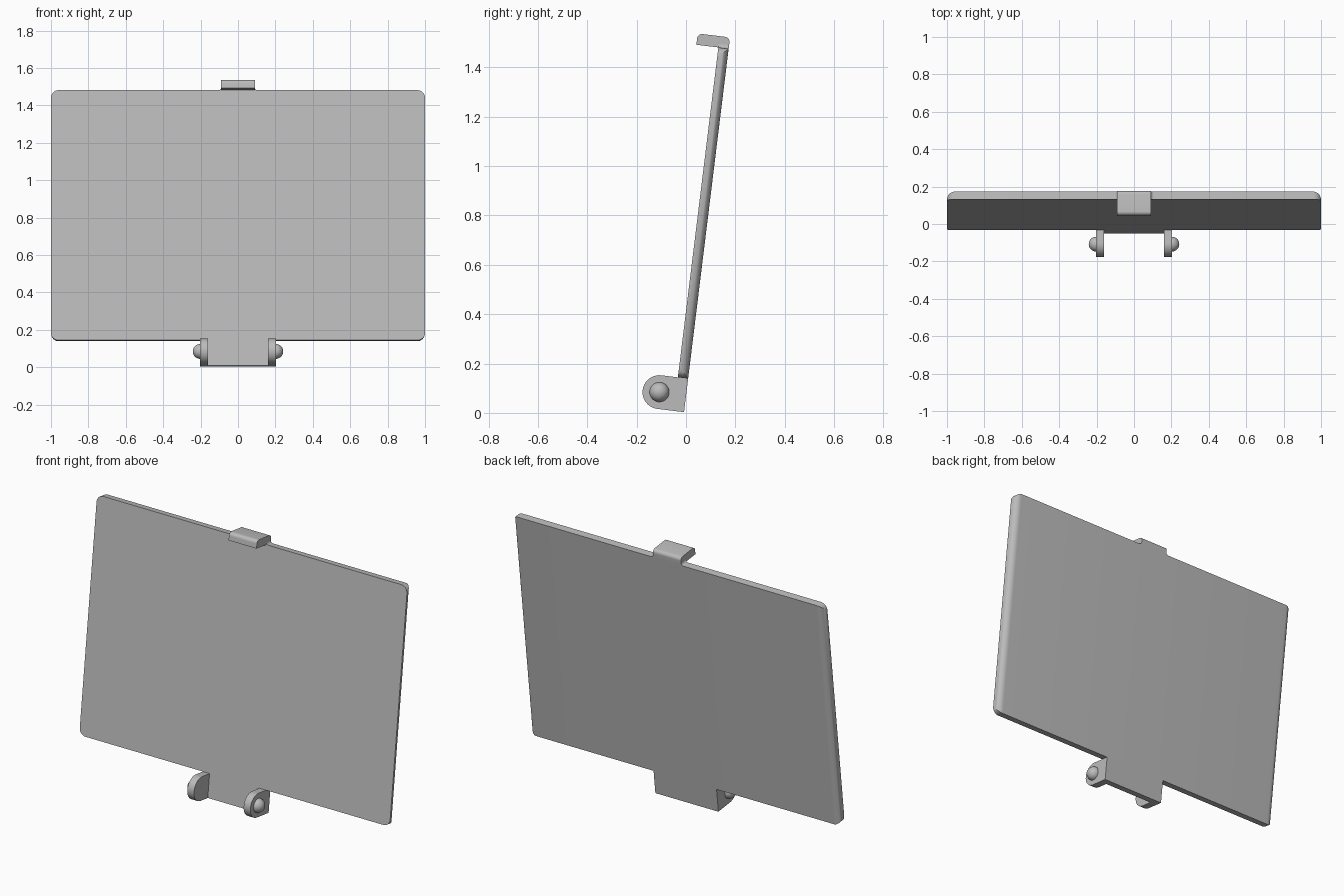
import bpy, bmesh
from math import sin, cos, pi, radians
from mathutils import Matrix

cube = bpy.data.objects.get("Cube")
if cube:
    bpy.data.objects.remove(cube, do_unlink=True)

# One plain plastic colour
grey = bpy.data.materials.new("grey_plastic")
grey.use_nodes = True
tone = (0.5, 0.5, 0.5, 1)
grey.diffuse_color = tone
grey.node_tree.nodes["Principled BSDF"].inputs["Base Color"].default_value = tone

# Parts are built upright, then leaned back together
LEAN = Matrix.Translation((0, -0.008, 0.003)) @ Matrix.Rotation(radians(-7), 4, 'X')
THICK = 0.042
BOTTOM, TOP = 0.137, 1.484


def finish(bm, name):
    bmesh.ops.recalc_face_normals(bm, faces=bm.faces)
    bm.transform(LEAN)
    mesh = bpy.data.meshes.new(name)
    bm.to_mesh(mesh)
    bm.free()
    mesh.materials.append(grey)
    obj = bpy.data.objects.new(name, mesh)
    bpy.context.collection.objects.link(obj)
    bpy.ops.object.select_all(action='DESELECT')
    obj.select_set(True)
    bpy.context.view_layer.objects.active = obj
    bpy.ops.object.shade_smooth_by_angle(angle=radians(35))
    return obj


def loft(name, rings):
    """Skin a row of matching closed sections and cap both ends."""
    bm = bmesh.new()
    rows = [[bm.verts.new(p) for p in ring] for ring in rings]
    n = len(rows[0])
    for a, b in zip(rows, rows[1:]):
        for i in range(n):
            j = (i + 1) % n
            bm.faces.new((a[i], a[j], b[j], b[i]))
    bm.faces.new(rows[0])
    bm.faces.new(rows[-1])
    return finish(bm, name)


def side_prism(name, profile, x0, x1):
    return loft(name, [[(x, y, z) for y, z in profile] for x in (x0, x1)])


def arc(cy, cz, r, start, end, steps=8):
    angles = [radians(start + (end - start) * i / steps) for i in range(steps + 1)]
    return [(cy + r * cos(t), cz + r * sin(t)) for t in angles]


# Cover panel: outline corners and rear side edges share one rounding
R = 0.04
sections = []
steps = [i * pi / 20 for i in range(11)]
for side in (-1, 1):
    for t in (steps[::-1] if side < 0 else steps):
        x = side * (1 - R + R * sin(t))
        d = R * (1 - cos(t))
        sections.append([(x, -THICK, BOTTOM + d), (x, -d, BOTTOM + d),
                         (x, -d, TOP - d), (x, -THICK, TOP - d)])
loft("cover_panel", sections)

# Latch hook reaching forward from the top edge
hook = [(-0.132, TOP), (0, TOP)]
hook += arc(-0.02, TOP + 0.026, 0.02, 0, 90)
hook += arc(-0.112, TOP + 0.026, 0.02, 90, 180)
side_prism("latch_hook", hook, -0.09, 0.09)

# Small fillets blending the hook into the panel edge
F = 0.015
for label, s in (("left", 1), ("right", -1)):
    curve = [(s * 0.09, TOP)] + [(s * x, z) for x, z in arc(0.09 + F, TOP + F, F, 180, 270)]
    loft("hook_fillet_" + label, [[(x, y, z) for x, z in curve] for y in (-THICK, 0)])

# Hinge tab below the panel
side_prism("hinge_tab", [(-THICK, 0), (0, 0), (0, BOTTOM), (-THICK, BOTTOM)], -0.16, 0.16)

# Hinge ears with round fronts, each carrying a domed pivot
H = BOTTOM / 2
ear = [(0, 0), (0, BOTTOM)] + arc(-0.109, H, H, 90, 270, 20)
for label, s in (("left", 1), ("right", -1)):
    side_prism("hinge_ear_" + label, ear, s * 0.16, s * 0.203)
    bm = bmesh.new()
    bmesh.ops.create_uvsphere(bm, u_segments=28, v_segments=16, radius=0.04,
                              matrix=Matrix.Rotation(pi / 2, 4, 'Y'))
    geom = bm.verts[:] + bm.edges[:] + bm.faces[:]
    bmesh.ops.bisect_plane(bm, geom=geom, plane_co=(-s * 0.005, 0, 0),
                           plane_no=(s, 0, 0), clear_inner=True)
    bmesh.ops.translate(bm, verts=bm.verts, vec=(s * 0.202, -0.109, H))
    finish(bm, "pivot_dome_" + label)
